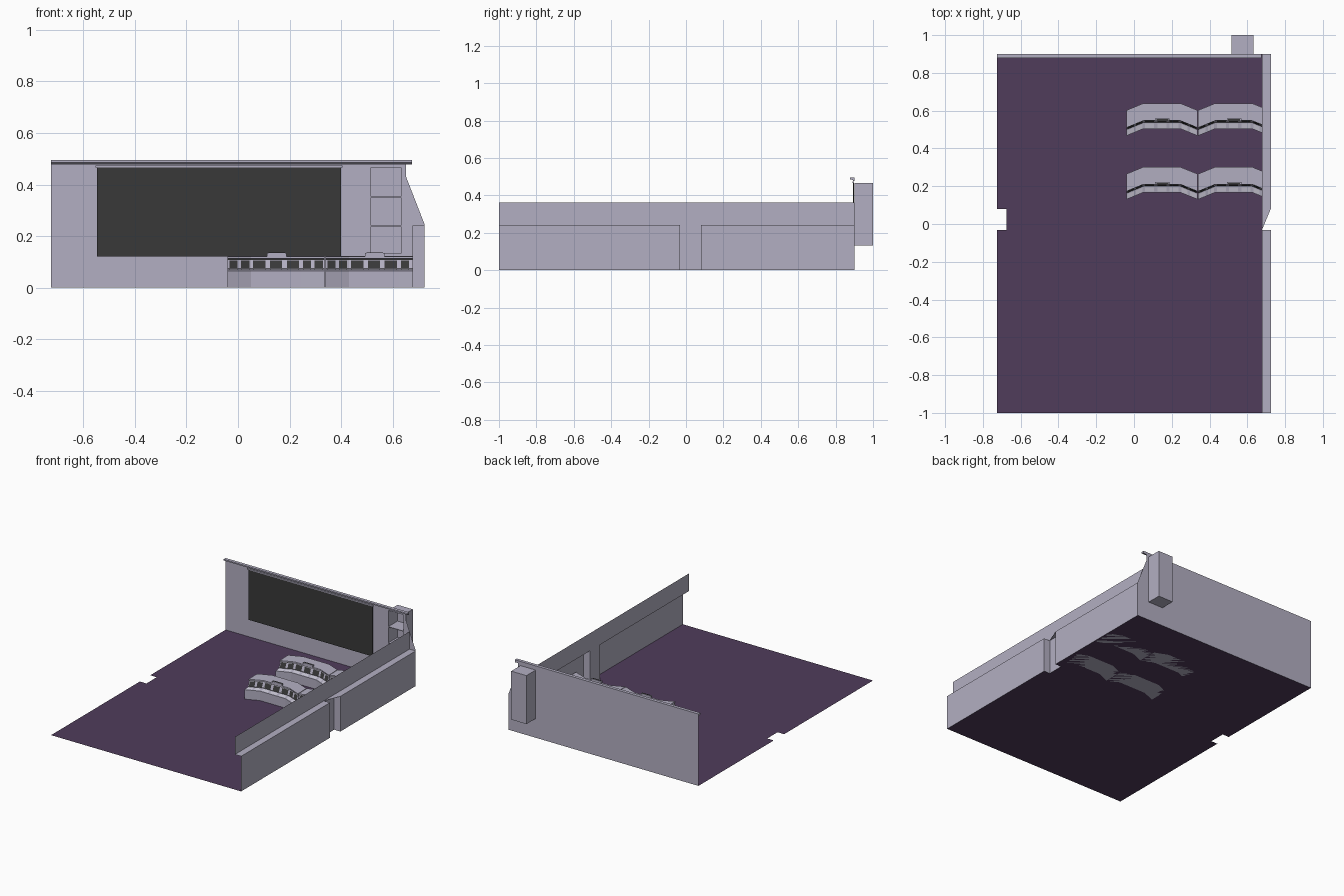
import bpy, math
from mathutils import Vector

if "Cube" in bpy.data.objects:
    bpy.data.objects.remove(bpy.data.objects["Cube"])


def mat(name, rgb):
    m = bpy.data.materials.new(name)
    m.diffuse_color = (*rgb, 1)
    m.use_nodes = True
    m.node_tree.nodes["Principled BSDF"].inputs["Base Color"].default_value = m.diffuse_color
    return m


PALE = mat("pale_panel", (0.45, 0.43, 0.54))
PURPLE = mat("floor_purple", (0.08, 0.045, 0.105))
DARK = mat("dark_screen", (0.04, 0.04, 0.04))
LIGHT = mat("light_console", (0.6, 0.58, 0.68))


def mesh(name, verts, faces, material):
    me = bpy.data.meshes.new(name)
    me.from_pydata([tuple(v) for v in verts], [], faces)
    me.update()
    ob = bpy.data.objects.new(name, me)
    bpy.context.collection.objects.link(ob)
    me.materials.append(material)
    return ob


def panels(name, polys, material):
    """Separate flat polygons in one object."""
    verts, faces = [], []
    for p in polys:
        faces.append(list(range(len(verts), len(verts) + len(p))))
        verts += p
    return mesh(name, verts, faces, material)


def box(name, x0, x1, y0, y1, z0, z1, material):
    v = [(x, y, z) for x in (x0, x1) for y in (y0, y1) for z in (z0, z1)]
    f = [(0, 1, 3, 2), (4, 6, 7, 5), (0, 4, 5, 1), (2, 3, 7, 6), (0, 2, 6, 4), (1, 5, 7, 3)]
    return mesh(name, v, f, material)


def sweep(name, profile, path, material):
    """Sweep a closed (depth, z) profile along a bent (x, y) path."""
    n = len(profile)
    verts = [(x, y + d, z) for x, y in path for d, z in profile]
    faces = []
    for i in range(len(path) - 1):
        for j in range(n):
            k = (j + 1) % n
            faces.append((i * n + j, i * n + n + j, i * n + n + k, i * n + k))
    faces.append(tuple(range(n)))
    faces.append(tuple(reversed(range(len(verts) - n, len(verts)))))
    return mesh(name, verts, faces, material)


XL, XR, XI = -0.725, 0.724, 0.677      # left edge, right wall, inset wall
YF, YB = -1.0, 0.9                     # front and back
D0, D1 = -0.033, 0.08                  # doorway range
SILL, TOP = 0.242, 0.363

# Floor with a door notch on each side
panels("floor", [[(x, y, 0) for x, y in (
    (XL, YF), (XR, YF), (XR, D0), (XI, D0), (XI, D1), (XR, D1), (XR, YB),
    (XL, YB), (XL, D1), (-0.675, D1), (-0.675, D0), (XL, D0))]], PURPLE)

# Right wall: lower wall, sill, inset doorway and upper strip
side = []
for a, b in ((YF, D0), (D1, YB)):
    side.append([(XR, a, 0), (XR, b, 0), (XR, b, SILL), (XR, a, SILL)])
    side.append([(XI, a, SILL), (XR, a, SILL), (XR, b, SILL), (XI, b, SILL)])
for y in (D0, D1):
    side.append([(XI, y, 0), (XR, y, 0), (XR, y, SILL), (XI, y, SILL)])
side.append([(XI, D0, SILL), (XR, D1, SILL), (XI, D1, SILL)])
side.append([(XI, D0, 0), (XI, D1, 0), (XI, D1, SILL), (XI, D0, SILL)])
side.append([(XI, YF, SILL), (XI, YB, SILL), (XI, YB, TOP), (XI, YF, TOP)])
panels("right_wall", side, PALE)

# Back wall around the alcove opening, with a slanted right edge
NX0, NX1, NZ0, NZ1, WT = 0.516, 0.632, 0.132, 0.466, 0.485
outlines = [
    [(XL, 0), (NX0, 0), (NX0, WT), (XL, WT)],
    [(NX0, 0), (NX1, 0), (NX1, NZ0), (NX0, NZ0)],
    [(NX0, NZ1), (NX1, NZ1), (NX1, WT), (NX0, WT)],
    [(NX1, 0), (XR, 0), (XR, 0.245), (0.652, 0.43), (0.652, WT), (NX1, WT)],
]
panels("back_wall", [[(x, YB, z) for x, z in o] for o in outlines], PALE)

# Alcove behind the wall with two shelves
YN = 1.0
alc = [[(x, YB, NZ0), (x, YN, NZ0), (x, YN, NZ1), (x, YB, NZ1)] for x in (NX0, NX1)]
alc += [[(NX0, YB, z), (NX1, YB, z), (NX1, YN, z), (NX0, YN, z)] for z in (NZ0, NZ1)]
alc.append([(NX0, YN, NZ0), (NX1, YN, NZ0), (NX1, YN, NZ1), (NX0, YN, NZ1)])
panels("alcove", alc, PALE)
for z in (0.24, 0.352):
    box("alcove_shelf", NX0, NX1, YB, YN, z - 0.002, z + 0.002, PALE)

# Hooked rail along the wall top, main screen and its top trim
sweep("top_rail", [(0, 0.478), (0, 0.495), (-0.022, 0.495), (-0.022, 0.486),
                   (-0.006, 0.482), (-0.006, 0.478)], [(XL, YB), (0.675, YB)], PALE)
box("main_screen", -0.547, 0.4, 0.893, 0.899, 0.12, 0.468, DARK)
box("screen_trim", -0.552, 0.405, 0.889, 0.899, 0.466, 0.473, PALE)

# Bent control desks: two rows of two
BODY = [(0, 0), (0, 0.065), (0.035, 0.072), (0.05, 0.112), (0.043, 0.114),
        (0.043, 0.121), (0.135, 0.123), (0.135, 0)]
BEND = [(0, 0), (0.09, 0.037), (0.285, 0.037), (0.376, 0)]
COUNTS = (2, 3, 2)                     # screens on each straight stretch


def desk(x0, y0):
    path = [(x0 + x, y0 + y) for x, y in BEND]
    sweep("desk_body", BODY, path, PALE)
    screens, keys, gaps = [], [], []
    for (a, b), n in zip(zip(path, path[1:]), COUNTS):
        a, b = Vector((*a, 0)), Vector((*b, 0))

        def strip(t0, t1, lo, hi):
            p, q = a.lerp(b, t0), a.lerp(b, t1)
            lo, hi = Vector((0, *lo)), Vector((0, *hi))
            return [p + lo, q + lo, q + hi, p + hi]
        gaps.append(strip(0, 1, (0.0475, 0.108), (0.049, 0.112)))
        gaps.append(strip(0, 1, (0.033, 0.0735), (0.035, 0.0765)))
        for i in range(n):
            t0, t1 = (i + 0.14) / n, (i + 0.86) / n
            screens.append(strip(t0, t1, (0.034, 0.076), (0.046, 0.106)))
            keys.append(strip(t0, t1, (0.005, 0.068), (0.027, 0.073)))
    panels("desk_shadow_gap", gaps, DARK)
    panels("desk_screens", screens, DARK)
    panels("desk_keyboards", keys, LIGHT)
    # low raised unit on the desk top, with a dark slot
    cx, cy = x0 + 0.19, y0 + 0.085
    box("desk_unit", cx - 0.038, cx + 0.038, cy - 0.007, cy + 0.007, 0.121, 0.135, PALE)
    box("desk_unit_slot", cx - 0.032, cx + 0.032, cy - 0.004, cy + 0.003, 0.134, 0.136, DARK)


for y in (0.13, 0.467):
    for x in (-0.04, 0.34):
        desk(x, y)
